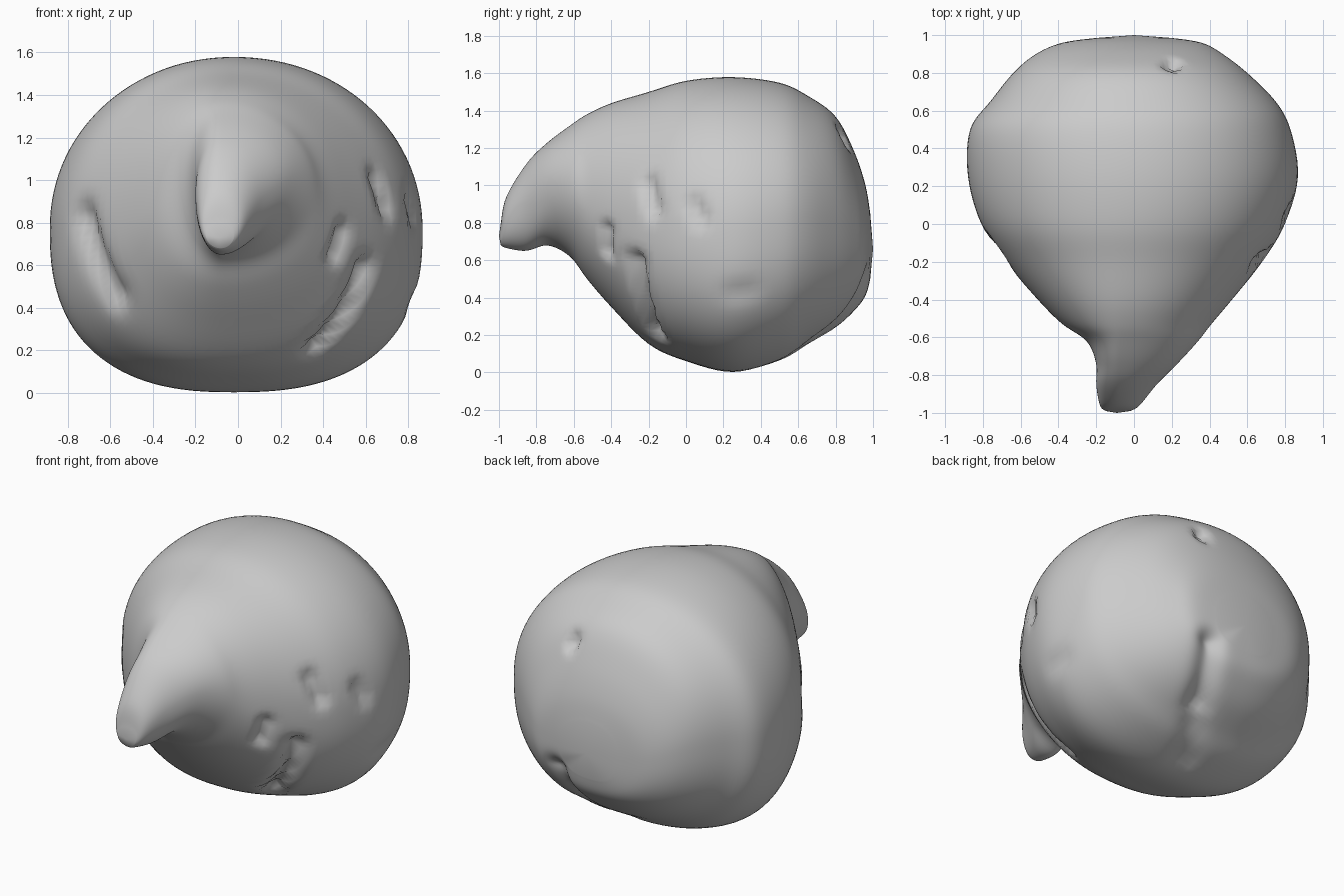
import bpy, bmesh, math
from mathutils import Vector
from mathutils.geometry import intersect_point_line

if "Cube" in bpy.data.objects:
    bpy.data.objects.remove(bpy.data.objects["Cube"])

# Cross-sections from beak tip to back:
# y, z bottom, z top, x left, x right, level of widest point (0-1)
STATIONS = [
    (-0.99, .68, .80, -.15, -.02, .5), (-.96, .665, .94, -.18, .03, .53),
    (-.85, .65, 1.12, -.20, .12, .57), (-.74, .68, 1.23, -.20, .23, .57),
    (-.62, .62, 1.32, -.25, .34, .50), (-.53, .50, 1.38, -.38, .41, .45),
    (-.40, .35, 1.44, -.51, .52, .45), (-.20, .15, 1.50, -.68, .68, .47),
    (0.00, .06, 1.56, -.81, .80, .48), (.25, .00, 1.58, -.88, .87, .48),
    (.50, .06, 1.55, -.87, .83, .49), (.65, .15, 1.48, -.76, .75, .49),
    (.80, .24, 1.37, -.64, .60, .49), (.90, .33, 1.18, -.52, .47, .49),
    (.96, .41, 1.00, -.38, .36, .49), (.985, .50, .85, -.20, .20, .49)]
SIDES, SUB = 120, 6

# Dents: start, end, width, depth
DENTS = [
    ((.36, -.15, .20), (.49, -.22, .40), .045, .08),
    ((.49, -.22, .40), (.60, -.27, .60), .045, .08),
    ((.44, -.41, .66), (.49, -.41, .76), .035, .05),
    ((.65, -.22, 1.00), (.70, -.17, .86), .035, .05),
    ((.80, .02, .89), (.81, .08, .80), .035, .04),
    ((-.72, -.12, .82), (-.67, -.18, .62), .07, .06),
    ((-.67, -.18, .62), (-.55, -.23, .47), .07, .06),
    ((.18, .86, 1.28), (.23, .86, 1.25), .035, .05),
    ((.22, .90, .50), (.12, .70, .22), .07, .06),
    ((.12, .70, .22), (-.05, .42, .05), .07, .03),
    ((.78, .25, .46), (.74, .32, .46), .06, .015)]


def spline(a, b, c, d, t):
    return [0.5 * (2*q + (r-p)*t + (2*p-5*q+4*r-s)*t*t + (3*q-p-3*r+s)*t**3)
            for p, q, r, s in zip(a, b, c, d)]


def spow(v, e):
    return math.copysign(abs(v) ** e, v)


def section(y, zb, zt, xl, xr, level):
    # Rounded section, squarer underneath, tapering below the beak
    mid = zb + level * (zt - zb)
    blend = min(max((y + .7) / .8, 0), 1)
    low = 1.0 - .2 * blend
    cx = -.08 + .06 * blend
    pts = []
    for k in range(SIDES):
        a = 2 * math.pi * k / SIDES
        c, s = math.cos(a), math.sin(a)
        e = 0.97 if s > 0 else low
        h = zt - mid if s > 0 else mid - zb
        w = xr - cx if c > 0 else cx - xl
        pts.append((cx + w * spow(c, e), y, mid + h * spow(s, e)))
    return pts


# Lofted body with hooked beak
bm = bmesh.new()
rows = []
n = len(STATIONS)
for i in range(n - 1):
    ctrl = [STATIONS[min(max(i + j, 0), n - 1)] for j in (-1, 0, 1, 2)]
    for j in range(SUB):
        rows.append(spline(*ctrl, j / SUB))
rows.append(STATIONS[-1])
rings = [[bm.verts.new(p) for p in section(*r)] for r in rows]
for r0, r1 in zip(rings, rings[1:]):
    for k in range(SIDES):
        m = (k + 1) % SIDES
        bm.faces.new((r0[k], r0[m], r1[m], r1[k]))
for ring, tip in ((rings[0], (-.09, -1, .73)), (rings[-1], (0, 1, .66))):
    v = bm.verts.new(tip)
    for k in range(SIDES):
        bm.faces.new((ring[k], ring[(k + 1) % SIDES], v))
# Even out the surface a little
for _ in range(3):
    bmesh.ops.smooth_vert(bm, verts=[v for r in rings[12:-3] for v in r],
                          factor=0.5, use_axis_x=True, use_axis_y=True,
                          use_axis_z=True)
bmesh.ops.recalc_face_normals(bm, faces=bm.faces)
bm.normal_update()

# Press gashes and pits into the surface
base = [v.co.copy() for v in bm.verts]
norm = [v.normal.copy() for v in bm.verts]


def snap(p):
    return min(base, key=lambda c: (c - Vector(p)).length_squared)


push = [0.0] * len(base)
for p, q, width, depth in DENTS:
    a, b = snap(p), snap(q)
    for i, c in enumerate(base):
        if (b - a).length > 1e-4:
            t = min(max(intersect_point_line(c, a, b)[1], 0), 1)
        else:
            t = 0
        d = (c - a.lerp(b, t)).length
        if d < 3 * width:
            push[i] = max(push[i], depth * math.exp(-(d / width) ** 2))
for v, c, nrm, amount in zip(bm.verts, base, norm, push):
    v.co = c - nrm * amount

mesh = bpy.data.meshes.new("beaked_body")
bm.to_mesh(mesh)
bm.free()
body = bpy.data.objects.new("beaked_body", mesh)
bpy.context.collection.objects.link(body)
for poly in mesh.polygons:
    poly.use_smooth = True
